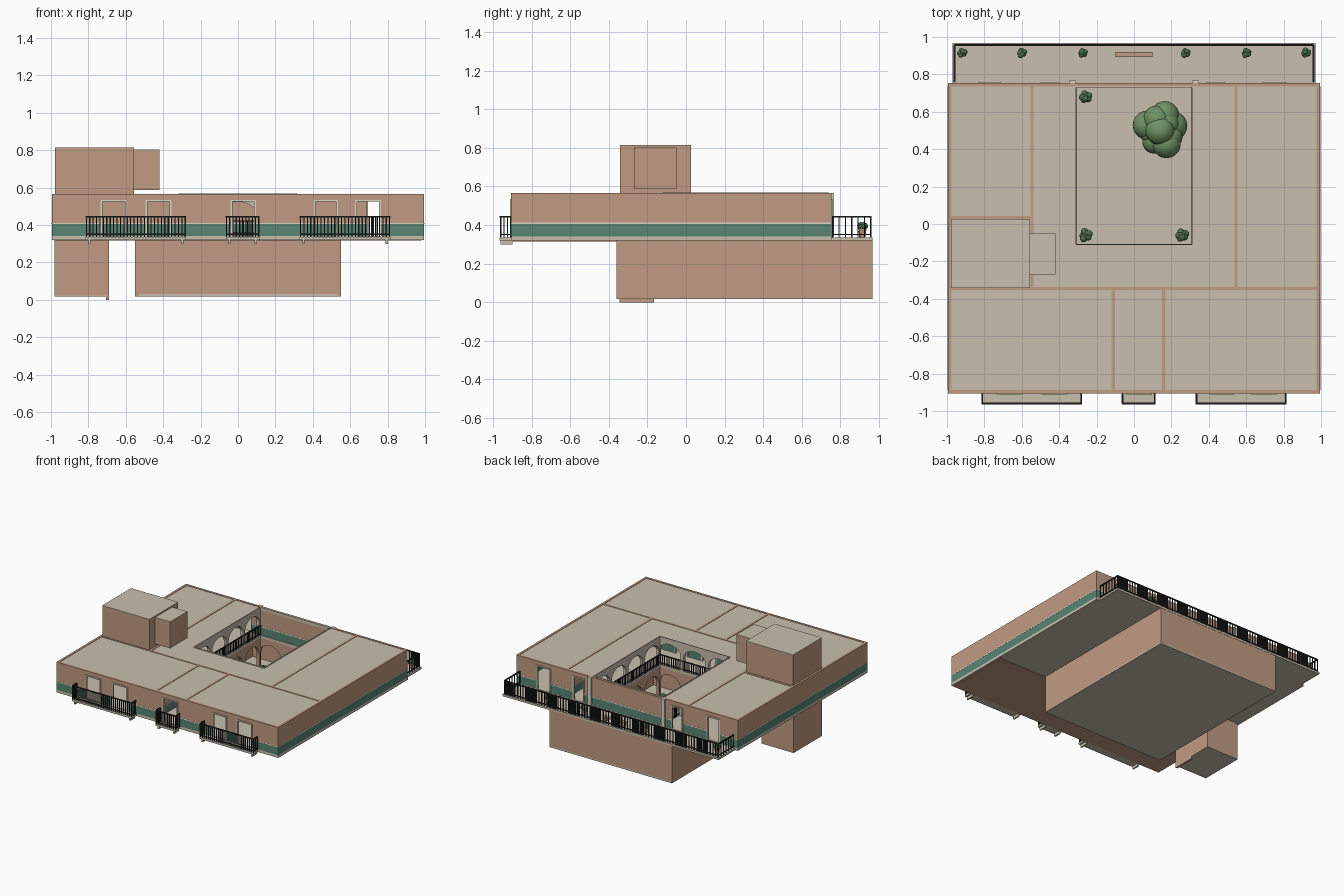
import bpy, bmesh, math, random
from mathutils import Vector, Matrix

random.seed(4)
if "Cube" in bpy.data.objects:
    bpy.data.objects.remove(bpy.data.objects["Cube"])


def material(name, r, g, b):
    m = bpy.data.materials.new(name)
    m.use_nodes = True
    m.diffuse_color = (r, g, b, 1)
    m.node_tree.nodes["Principled BSDF"].inputs["Base Color"].default_value = (r, g, b, 1)
    return m


CLAY = material("clay plaster", .53, .33, .225)
STONE = material("beige stone", .58, .52, .42)
GREEN = material("green dado", .10, .235, .175)
TRIM = material("pale trim", .72, .66, .54)
IRON = material("black iron", .015, .016, .017)
LEAF = material("tree leaf", .16, .29, .13)
BUSH = material("dark leaf", .07, .16, .07)
WOOD = material("brown wood", .17, .09, .05)


def finish(name, bm, mats):
    mesh = bpy.data.meshes.new(name)
    bmesh.ops.recalc_face_normals(bm, faces=bm.faces[:])
    bm.to_mesh(mesh)
    bm.free()
    for m in mats:
        mesh.materials.append(m)
    ob = bpy.data.objects.new(name, mesh)
    bpy.context.collection.objects.link(ob)
    return ob


def part(name, items):
    """One object from boxes (x0, x1, y0, y1, z0, z1, material)."""
    bm = bmesh.new()
    mats = []
    for x0, x1, y0, y1, z0, z1, mat in items:
        if mat not in mats:
            mats.append(mat)
        centre = Vector((x0 + x1, y0 + y1, z0 + z1)) / 2
        size = Matrix.Diagonal((x1 - x0, y1 - y0, z1 - z0, 1))
        made = bmesh.ops.create_cube(bm, size=1, matrix=Matrix.Translation(centre) @ size)
        for f in {f for v in made["verts"] for f in v.link_faces}:
            f.material_index = mats.index(mat)
    return finish(name, bm, mats)


def along(axis, a, b, c0, c1, z0, z1, mat):
    """Box running a..b along an axis and c0..c1 across it."""
    return (a, b, c0, c1, z0, z1, mat) if axis == "x" else (c0, c1, a, b, z0, z1, mat)


def ring(outer, hole, z0, z1, mat):
    x0, x1, y0, y1 = outer
    a, b, c, d = hole
    return [(x0, a, y0, y1, z0, z1, mat), (b, x1, y0, y1, z0, z1, mat),
            (a, b, y0, c, z0, z1, mat), (a, b, d, y1, z0, z1, mat)]


FLOOR, DADO, LINE, HEAD, TOP = .342, .405, .412, .53, .567
COURT = (-.31, .31, -.11, .73)


def wall(name, axis, c, a, b, openings=(), frame=0, t=.009):
    """Plastered wall with dado, doorways and optional frames on one side."""
    items = []
    stops = [a] + [v for o in sorted(openings) for v in o] + [b]
    for s, e in zip(stops[::2], stops[1::2]):
        items.append(along(axis, s, e, c - t, c + t, FLOOR, DADO, GREEN))
        items.append(along(axis, s, e, c - t - .001, c + t + .001, DADO, LINE, TRIM))
        items.append(along(axis, s, e, c - t, c + t, LINE, HEAD, CLAY))
    items.append(along(axis, a, b, c - t, c + t, HEAD, TOP, CLAY))
    if frame:
        near, far = sorted((c + frame * t * .5, c + frame * (t + .005)))
        for s, e in openings:
            for p in (s, e):
                items.append(along(axis, p - .005, p + .005, near, far, FLOOR, HEAD, TRIM))
            items.append(along(axis, s - .005, e + .005, near, far, HEAD - .005, HEAD + .005, TRIM))
    part(name, items)


def arcade(name, axis, c, a, b, z0, spring, rise, z1, bays, mat, pier=.014, t=.012):
    """Row of arches as one extruded outline."""
    w = (b - a) / bays
    pts = [(a, z0)]
    for i in range(bays):
        mid, half = a + (i + .5) * w, w / 2 - pier
        pts.append((mid - half, z0))
        for k in range(13):
            ang = math.pi * (1 - k / 12)
            pts.append((mid + half * math.cos(ang), spring + rise * math.sin(ang)))
        pts.append((mid + half, z0))
    pts += [(b, z0), (b, z1), (a, z1)]
    bm = bmesh.new()
    place = (lambda u, z: (u, c - t, z)) if axis == "x" else (lambda u, z: (c - t, u, z))
    face = bm.faces.new([bm.verts.new(place(u, z)) for u, z in pts])
    out = bmesh.ops.extrude_face_region(bm, geom=[face])
    shift = Vector((0, 2 * t, 0)) if axis == "x" else Vector((2 * t, 0, 0))
    bmesh.ops.translate(bm, vec=shift, verts=[v for v in out["geom"] if isinstance(v, bmesh.types.BMVert)])
    bmesh.ops.triangulate(bm, faces=bm.faces[:])
    finish(name, bm, [mat])


def railing(axis, c, a, b, z0, z1, gap):
    """Rails and evenly spaced balusters."""
    r = .003
    items = [along(axis, a, b, c - .005, c + .005, z1 - .007, z1, IRON),
             along(axis, a, b, c - r, c + r, z0 + .012, z0 + .018, IRON)]
    n = max(1, round((b - a) / gap))
    for i in range(n + 1):
        u = a + (b - a) * i / n
        items.append(along(axis, u - r, u + r, c - r, c + r, z0, z1, IRON))
    return items


def foliage(name, x, y, z, r, blobs, mat, detail):
    bm = bmesh.new()
    for i in range(blobs):
        ang = i * 2.4
        d = r * .6 * math.sqrt(i / blobs)
        s = r * random.uniform(.42, .55)
        pos = Vector((x + d * math.cos(ang), y + d * math.sin(ang), z + (r - d) * .35 * random.uniform(-.8, 1)))
        bmesh.ops.create_icosphere(bm, subdivisions=detail, radius=s, matrix=Matrix.Translation(pos))
    for f in bm.faces:
        f.smooth = True
    finish(name, bm, [mat])


def post(name, x, y, z0, z1, r0, r1, mat, sides=12):
    bm = bmesh.new()
    bmesh.ops.create_cone(bm, cap_ends=True, segments=sides, radius1=r0, radius2=r1, depth=z1 - z0,
                          matrix=Matrix.Translation((x, y, (z0 + z1) / 2)))
    finish(name, bm, [mat])


def potted_plant(name, x, y, z, pot, r):
    post(name + "_pot", x, y, z, z + pot, r * .5, r * .75, CLAY)
    foliage(name, x, y, z + pot + r * .5, r * 1.05, 9, BUSH, 2)


# Lower storey: courtyard block and stair shaft
part("lower_block", ring((-.55, .55, -.36, .965), (-.53, .53, -.34, .945), .02, .32, CLAY)
     + [(-.55, .55, -.36, .965, .018, .03, STONE)])
part("stair_shaft", [(-.98, -.69, -.345, .02, .022, .32, CLAY), (-.98, -.69, -.345, .02, .018, .022, STONE),
                     (-.705, -.69, -.345, -.165, 0, .018, CLAY)])

# Upper floor slab with the courtyard opening
part("floor_slab", ring((-.995, .995, -.905, .755), COURT, .32, FLOOR, STONE)
     + [(-.98, .98, -.895, -.36, .316, .32, CLAY)])
part("back_balcony_slab", [(-.97, .97, .755, .967, .32, .336, STONE)])

# Roof and courtyard rim
part("roof", ring((-.985, .985, -.895, .745), COURT, .548, .564, STONE))
part("courtyard_rim", ring((-.318, .318, -.118, .738), COURT, .545, .569, STONE))

# Outer walls
front_doors = [(-.73, -.60), (-.49, -.36), (-.035, .09), (.41, .53), (.63, .76)]
back_doors = [(-.83, -.72), (-.495, -.40), (.39, .48), (.69, .81)]
wall("front_wall", "x", -.897, -.995, .995, front_doors, -1)
wall("back_wall", "x", .745, -.995, .995, back_doors, 1)
for side, name in ((-1, "right"), (1, "left")):
    wall(name + "_outer_wall", "y", side * .986, -.888, .736)
    wall(name + "_gallery_wall", "y", side * .545, -.336, .736, [(-.02, .1), (.42, .54)], -side)
    part(name + "_back_pilaster", [(side * .33 - .016, side * .33 + .016, .75, .768, FLOOR, TOP, TRIM)])

# Inner walls
wall("front_gallery_wall", "x", -.345, -.977, .977, [(-.28, -.17), (-.035, .09), (.22, .33), (.63, .76)], 1)
wall("side_room_wall", "x", .035, -.977, -.554)
for i, x in enumerate((-.11, .16)):
    wall(f"front_room_wall_{i}", "y", x, -.888, -.354)

# Arcades on both storeys
for level, z0, spring, rise, z1, mat in (("upper", FLOOR, .455, .07, .55, STONE), ("lower", .03, .19, .09, .32, CLAY)):
    for side, name in ((-1, "right"), (1, "left")):
        arcade(f"{level}_{name}_arcade", "y", side * .322, -.11, .73, z0, spring, rise, z1, 4, mat)
    arcade(f"{level}_front_arcade", "x", -.122, -.334, .334, z0, spring, rise, z1, 3, mat)
arcade("lower_back_arcade", "x", .742, -.334, .334, .03, .19, .09, .32, 3, CLAY)

# Courtyard railings
rails = railing("x", -.112, -.31, .31, FLOOR, .425, .02)
for side in (-1, 1):
    rails += railing("y", side * .312, -.11, .73, FLOOR, .425, .02)
part("courtyard_railing", rails)

# Roof stair tower with its side box
part("stair_tower", [(-.978, -.555, -.343, .025, .56, .811, CLAY), (-.978, -.555, -.343, .025, .811, .815, STONE),
                     (-.555, -.42, -.27, -.05, .588, .799, CLAY), (-.555, -.42, -.27, -.05, .799, .803, STONE)])

# Front balconies
for i, (a, b) in enumerate(((-.815, -.278), (-.065, .115), (.33, .815))):
    items = [(a, b, -.965, -.9, .32, .336, STONE)]
    for x in (a + .02, b - .02):
        items.append((x - .006, x + .006, -.96, -.9, .298, .32, STONE))
    part(f"front_balcony_{i}", items)
    iron = railing("x", -.96, a + .004, b - .004, .336, .447, .018)
    for x in (a + .004, b - .004):
        iron += railing("y", x, -.96, -.908, .336, .447, .018)
    part(f"front_balcony_railing_{i}", iron)

# Back balcony railing with alternating dense panels
iron = []
panels = 20
step = 1.92 / panels
for i in range(panels):
    iron += railing("x", .957, -.96 + i * step, -.96 + (i + 1) * step, .336, .447, .011 if i % 2 else .024)
for x in (-.96, .96):
    iron += railing("y", x, .76, .957, .336, .447, .033)
part("back_balcony_railing", iron)

# Back balcony bench and plants
part("bench", [(-.1, .1, .892, .92, .362, .37, CLAY)]
     + [(x - .008, x + .008, .895, .917, .336, .362, CLAY) for x in (-.08, .08)])
for i, x in enumerate((-.92, -.6, -.275, .275, .6, .92)):
    potted_plant(f"balcony_plant_{i}", x, .915, .336, .045, .027)

# Courtyard planting
for i, (x, y) in enumerate(((-.26, .68), (-.26, -.06), (.255, -.06))):
    potted_plant(f"courtyard_plant_{i}", x, y, .03, .06, .036)
post("tree_trunk", .14, .5, .03, .24, .02, .014, WOOD)
foliage("tree_crown", .14, .5, .25, .145, 12, LEAF, 3)
